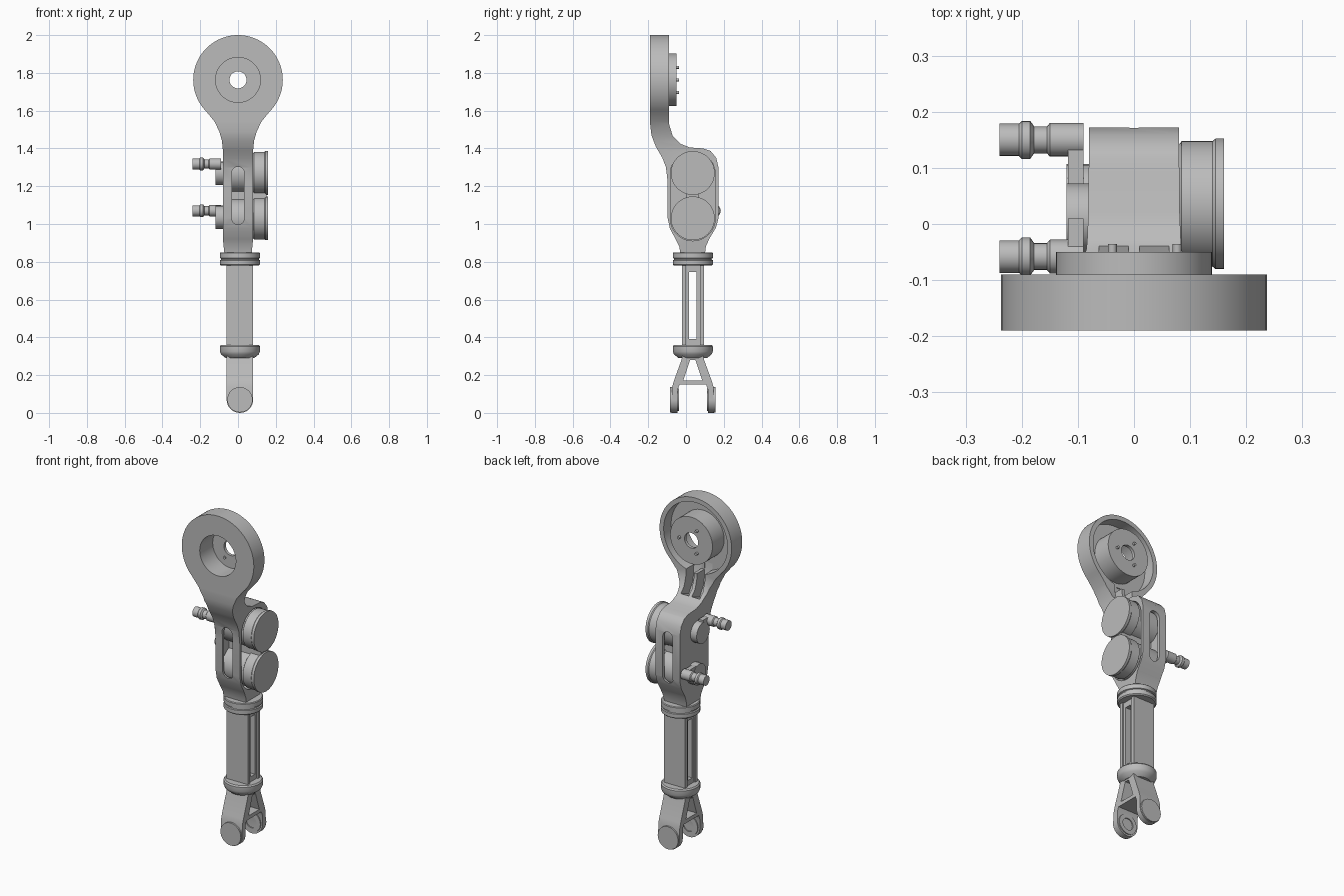
import bpy, bmesh
from math import sin, cos, pi, radians

if "Cube" in bpy.data.objects:
    bpy.data.objects.remove(bpy.data.objects["Cube"])

GREY = (0.5, 0.5, 0.5, 1)
metal = bpy.data.materials.new("plain grey metal")
metal.use_nodes = True
metal.diffuse_color = GREY
metal.node_tree.nodes["Principled BSDF"].inputs["Base Color"].default_value = GREY

parts = []


def place(axis, h, a, b):
    return {"x": (h, a, b), "y": (a, h, b), "z": (a, b, h)}[axis]


def finish(name, bm):
    bmesh.ops.remove_doubles(bm, verts=bm.verts, dist=1e-6)
    bmesh.ops.recalc_face_normals(bm, faces=bm.faces)
    mesh = bpy.data.meshes.new(name)
    bm.to_mesh(mesh)
    bm.free()
    mesh.materials.append(metal)
    ob = bpy.data.objects.new(name, mesh)
    bpy.context.collection.objects.link(ob)
    parts.append(ob)
    return ob


def prism(name, axis, pts, lo, hi):
    """Outline pushed along an axis."""
    bm = bmesh.new()
    low = [bm.verts.new(place(axis, lo, *p)) for p in pts]
    top = [bm.verts.new(place(axis, hi, *p)) for p in pts]
    bm.faces.new(low)
    bm.faces.new(top)
    n = len(pts)
    for i in range(n):
        j = (i + 1) % n
        bm.faces.new((low[i], low[j], top[j], top[i]))
    return finish(name, bm)


def lathe(name, axis, centre, profile, n=48):
    """Closed (radius, height) outline turned around an axis."""
    bm = bmesh.new()
    rings = [[bm.verts.new(place(axis, h, centre[0] + r * cos(2 * pi * k / n),
                                 centre[1] + r * sin(2 * pi * k / n)))
              for k in range(n)] for r, h in profile]
    for i in range(len(profile)):
        j = (i + 1) % len(profile)
        if profile[i][0] == profile[j][0] == 0:
            continue
        for k in range(n):
            m = (k + 1) % n
            bm.faces.new((rings[i][k], rings[i][m], rings[j][m], rings[j][k]))
    return finish(name, bm)


def cylinder(name, axis, centre, r, lo, hi, n=48):
    return lathe(name, axis, centre, [(0, lo), (r, lo), (r, hi), (0, hi)], n)


def box(name, x, y, z):
    return prism(name, "z", [(x[0], y[0]), (x[1], y[0]), (x[1], y[1]), (x[0], y[1])], *z)


def arc(c, r, start, end, n=24):
    angles = [radians(start + (end - start) * i / n) for i in range(n + 1)]
    return [(c[0] + r * cos(a), c[1] + r * sin(a)) for a in angles]


def stadium(a, r, z0, z1):
    return arc((a, z1), r, 0, 180) + arc((a, z0), r, 180, 360)


def boolean(ob, tool, kind="DIFFERENCE"):
    mod = ob.modifiers.new("cut", "BOOLEAN")
    mod.operation, mod.object, mod.solver = kind, tool, "EXACT"
    graph = bpy.context.evaluated_depsgraph_get()
    mesh = bpy.data.meshes.new_from_object(ob.evaluated_get(graph))
    ob.modifiers.clear()
    ob.data = mesh
    parts.remove(tool)
    bpy.data.objects.remove(tool)


# Main arm: side profile crossed with the front outline
RING = (0, 1.763)
MID = 0.036
front_edge = [(-.19, 2.01), (-.19, 1.53), (-.183, 1.47), (-.16, 1.41), (-.125, 1.35),
              (-.106, 1.3), (-.097, 1.22), (-.097, 1.03), (-.085, .975), (-.055, .92),
              (-.035, .88), (-.03, .84)]
back_edge = [(.1, .84), (.105, .88), (.125, .925), (.158, .98), (.172, 1.03), (.172, 1.3),
             (.16, 1.35), (.13, 1.387), (.09, 1.4), (.02, 1.405), (-.03, 1.425),
             (-.07, 1.465), (-.09, 1.53), (-.09, 2.01)]
arm = prism("main_arm", "x", front_edge + back_edge, -.3, .3)
neck = [(.125, 1.543), (.099, 1.49), (.085, 1.44), (.08, 1.39), (.08, .92), (.072, .84)]
outline = arc(RING, .237, -45, 225, 72) + [(-x, z) for x, z in neck] + neck[::-1]
boolean(arm, prism("cutter", "y", outline, -.4, .4), "INTERSECT")

# Ring recess, bore, motor cavity, front and back slots, neck pockets
boolean(arm, cylinder("cutter", "y", RING, .21, -.16, 0, 72))
boolean(arm, cylinder("cutter", "y", RING, .119, -.3, 0, 48))
boolean(arm, prism("cutter", "x", stadium(MID, .119, 1.03, 1.265), -.065, .2))
boolean(arm, prism("cutter", "y", stadium(0, .033, 1.03, 1.27), -.4, .4))
pocket = [(-.165, 1.6), (-.155, 1.47), (-.115, 1.405), (0, 1.45), (0, 1.6)]
for lo, hi in ((-.062, -.01), (.01, .062)):
    boolean(arm, prism("cutter", "x", pocket, lo, hi))

# Hub cup with screws inside the ring
lathe("ring_hub", "y", RING, [(.139, -.165), (.139, -.05), (.045, -.05), (.045, -.068),
                              (.119, -.068), (.119, -.165)])
for angle in (0, 120, 240):
    a = radians(angle)
    cylinder("hub_screw", "y", (RING[0] + .077 * cos(a), RING[1] + .077 * sin(a)),
             .008, -.075, -.036, 12)

# Two motors with end caps, joined by a small bridge
for label, z in (("upper", 1.27), ("lower", 1.03)):
    lathe(label + "_motor", "x", (MID, z),
          [(0, -.06), (.105, -.06), (.105, .08), (.112, .085), (.112, .14),
           (.116, .145), (.116, .16), (0, .16)])
box("motor_bridge", (-.06, .15), (0, .07), (1.1, 1.2))

# Cable bosses and connectors on the right side
for label, boss, plug in (("upper", (.01, 1.268), (-.058, 1.318)),
                          ("lower", (.045, 1.035), (.15, 1.07))):
    cylinder(label + "_cable_boss", "x", boss, .062, -.12, -.07, 24)
    lathe(label + "_connector", "x", plug,
          [(0, -.24), (.029, -.24), (.029, -.205), (.034, -.2), (.034, -.185),
           (.024, -.178), (.024, -.155), (.03, -.15), (.03, -.09), (0, -.09)], 20)
    y0, y1 = sorted((boss[0], plug[0]))
    box(label + "_cable_link", (-.118, -.09), (y0, y1), (plug[1] - .028, plug[1] + .024))

# Collars above and below the link bar
AXIS = (.01, MID)
lathe("upper_collar", "z", AXIS, [(0, .78), (.1, .78), (.106, .786), (.106, .808), (.1, .811),
                                  (.1, .817), (.106, .82), (.106, .846), (.102, .85), (0, .85)], 64)
lathe("lower_collar", "z", AXIS, [(0, .29), (.075, .29), (.1, .31), (.106, .325), (.106, .352),
                                  (.1, .36), (0, .36)], 64)

# Link bar: two plates with inner flanges and solid ends
for side, label in ((-1, "front"), (1, "back")):
    box(label + "_link_plate", (-.06, .08), sorted((MID + side * .037, MID + side * .058)), (.34, .8))
    box(label + "_link_flange", (-.052, .072), sorted((MID + side * .02, MID + side * .038)), (.34, .8))
for z in ((.34, .39), (.745, .8)):
    box("link_end_block", (-.052, .072), (MID - .037, MID + .037), z)

# Forked foot
half = [(.055, .31), (.06, .28), (.1, .17), (.11, .135), (.112, .0), (.08, 0), (.08, .125), (.07, .15)]
fork = prism("fork", "x", [(MID + u, z) for u, z in half] + [(MID - u, z) for u, z in half[::-1]], -.2, .2)
boolean(fork, prism("cutter", "x", [(MID - .05, .172), (MID + .05, .172), (MID + .014, .28),
                                    (MID - .014, .28)], -.3, .3))
tongue = arc((.01, .07), .07, 180, 360, 32) + [(.08, .35), (-.06, .35)]
boolean(fork, prism("cutter", "y", tongue, -.4, .4), "INTERSECT")
for side, label in ((-1, "front"), (1, "back")):
    cylinder(label + "_fork_cap", "y", (.01, .07), .067, *sorted((MID + side * .1, MID + side * .12)), 32)
    lathe(label + "_fork_bearing", "y", (.01, .07),
          [(r, MID + side * h) for r, h in ((.035, .09), (.06, .09), (.06, .074), (.035, .074))], 32)

# Smooth curved faces, keep edges sharp
bpy.ops.object.select_all(action="DESELECT")
for ob in parts:
    ob.select_set(True)
bpy.context.view_layer.objects.active = arm
bpy.ops.object.shade_smooth_by_angle(angle=radians(33))
